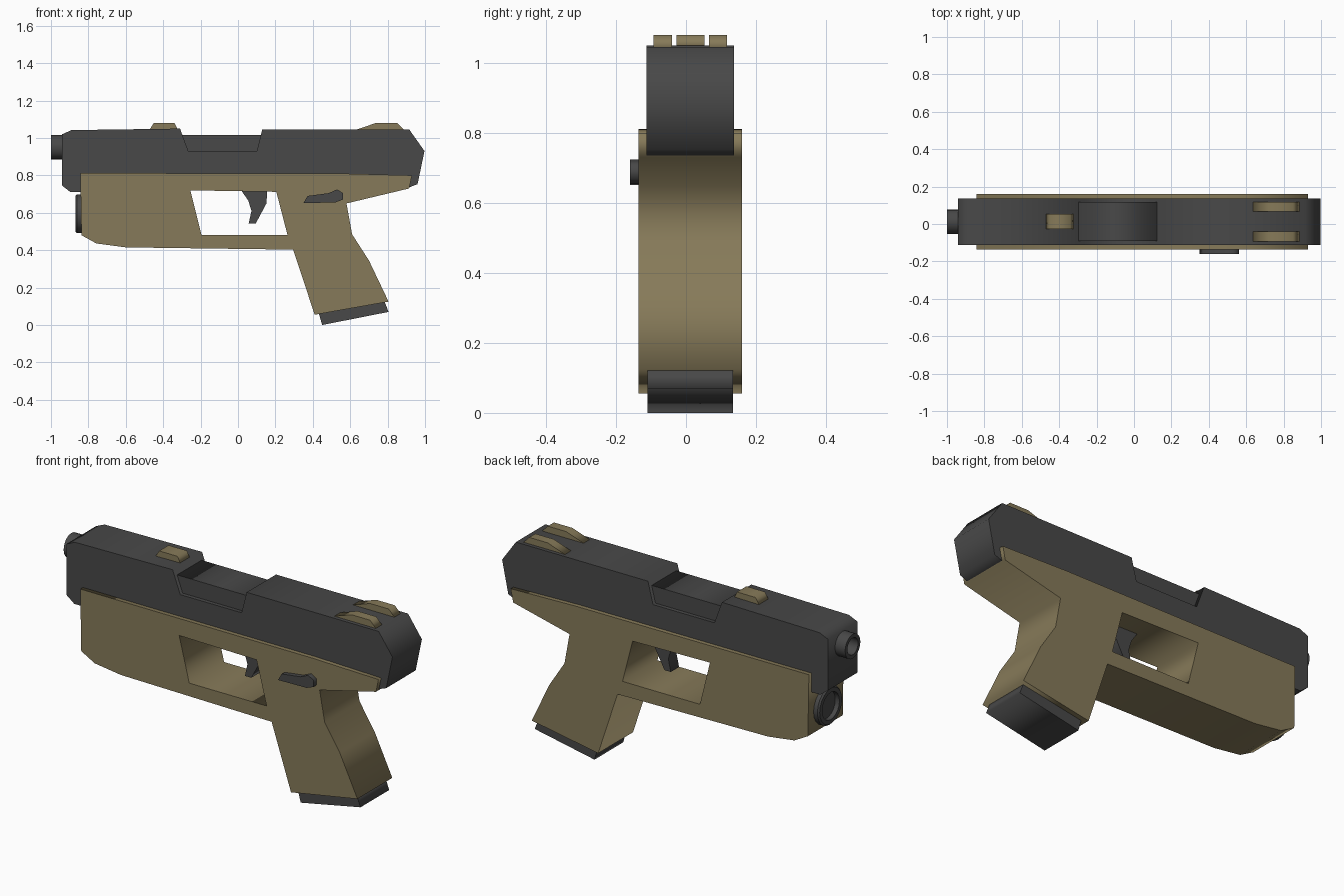
import bpy, bmesh, math
from mathutils import Matrix

if "Cube" in bpy.data.objects:
    bpy.data.objects.remove(bpy.data.objects["Cube"])

CY = 0.0125  # middle plane of the body


def material(name, rgb):
    m = bpy.data.materials.new(name)
    m.diffuse_color = (*rgb, 1)
    m.use_nodes = True
    m.node_tree.nodes["Principled BSDF"].inputs["Base Color"].default_value = m.diffuse_color
    return m


DARK = material("dark_metal", (0.065, 0.065, 0.065))
TAN = material("tan_polymer", (0.24, 0.195, 0.1))


def finish(name, bm, mat):
    bmesh.ops.remove_doubles(bm, verts=bm.verts, dist=1e-5)
    bmesh.ops.recalc_face_normals(bm, faces=bm.faces)
    me = bpy.data.meshes.new(name)
    bm.to_mesh(me)
    bm.free()
    me.materials.append(mat)
    ob = bpy.data.objects.new(name, me)
    bpy.context.collection.objects.link(ob)
    return ob


def prism(name, outline, y0, y1, mat, hole=None):
    """Side outline (x, z), with an optional opening, extruded from y0 to y1."""
    cu = bpy.data.curves.new(name + "_outline", 'CURVE')
    cu.dimensions = '2D'
    cu.fill_mode = 'BOTH'
    cu.extrude = (y1 - y0) / 2
    for pts in [outline] + ([hole] if hole else []):
        sp = cu.splines.new('POLY')
        sp.points.add(len(pts) - 1)
        for p, (x, z) in zip(sp.points, pts):
            p.co = (x, z, 0, 1)
        sp.use_cyclic_u = True
    tmp = bpy.data.objects.new(name + "_tmp", cu)
    bpy.context.collection.objects.link(tmp)
    me = bpy.data.meshes.new_from_object(tmp.evaluated_get(bpy.context.evaluated_depsgraph_get()))
    bm = bmesh.new()
    bm.from_mesh(me)
    bpy.data.objects.remove(tmp)
    bpy.data.curves.remove(cu)
    bpy.data.meshes.remove(me)
    bm.transform(Matrix.Translation((0, (y0 + y1) / 2, 0)) @ Matrix.Rotation(math.pi / 2, 4, 'X'))
    bmesh.ops.remove_doubles(bm, verts=bm.verts, dist=1e-5)
    bmesh.ops.dissolve_limit(bm, angle_limit=0.01, verts=bm.verts, edges=bm.edges)
    return finish(name, bm, mat)


def lathe(name, profile, z, mat, sides=20):
    """Profile (x, radius) spun around an axis along x at height z."""
    bm = bmesh.new()
    vs = [bm.verts.new((x, CY, z + r)) for x, r in profile]
    es = [bm.edges.new(p) for p in zip(vs, vs[1:])]
    bmesh.ops.spin(bm, geom=vs + es, cent=(0, CY, z), axis=(1, 0, 0),
                   angle=2 * math.pi, steps=sides, use_merge=True)
    ob = finish(name, bm, mat)
    for p in ob.data.polygons:
        p.use_smooth = True
    bpy.context.view_layer.objects.active = ob
    ob.select_set(True)
    bpy.ops.object.shade_smooth_by_angle(angle=math.radians(30))
    ob.select_set(False)


# Frame with grip and trigger opening
prism("frame", [(-0.843, 0.812), (0.54, 0.81), (0.93, 0.80), (0.915, 0.73), (0.58, 0.65),
                (0.61, 0.485), (0.70, 0.345), (0.805, 0.125), (0.41, 0.055), (0.295, 0.403),
                (-0.60, 0.415), (-0.757, 0.436), (-0.837, 0.48)],
      CY - 0.148, CY + 0.148, TAN,
      hole=[(-0.255, 0.72), (0.205, 0.712), (0.265, 0.48), (-0.195, 0.48)])

# Slide with ejection cutout
prism("slide", [(-0.94, 1.02), (-0.89, 1.042), (-0.31, 1.05), (-0.265, 0.928), (0.10, 0.928),
                (0.13, 1.046), (0.915, 1.046), (0.997, 0.93), (0.96, 0.753), (0.905, 0.732),
                (-0.80, 0.732), (-0.83, 0.71), (-0.895, 0.71), (-0.94, 0.745)],
      CY - 0.125, CY + 0.125, DARK)

# Chamber block inside the cutout
prism("chamber_block", [(-0.30, 1.017), (0.123, 1.017), (0.10, 0.92), (-0.265, 0.92)],
      CY - 0.104, CY + 0.104, DARK)

# Magazine base under the grip
prism("magazine_base", [(0.43, 0.07), (0.78, 0.135), (0.805, 0.07), (0.45, 0.0)],
      CY - 0.122, CY + 0.122, DARK)

# Trigger and slide lever
prism("trigger", [(0.01, 0.73), (0.157, 0.73), (0.152, 0.65), (0.095, 0.543), (0.057, 0.543),
                  (0.072, 0.61), (0.055, 0.665)], CY - 0.035, CY + 0.035, DARK)
prism("slide_lever", [(0.35, 0.652), (0.372, 0.69), (0.485, 0.705), (0.53, 0.725), (0.562, 0.705),
                      (0.56, 0.67), (0.52, 0.655)], -0.16, -0.12, DARK)

# Sights
prism("front_sight", [(-0.475, 1.04), (-0.45, 1.081), (-0.34, 1.081), (-0.32, 1.04)],
      CY - 0.04, CY + 0.04, TAN)
for label, s in (("near", -1), ("far", 1)):
    c = CY + s * 0.079
    prism("rear_sight_" + label, [(0.62, 1.04), (0.74, 1.081), (0.85, 1.081), (0.89, 1.04)],
          c - 0.026, c + 0.026, TAN)

# Barrel and the tube below it, both hollow at the front
lathe("barrel", [(-0.90, 0.065), (-1.0, 0.065), (-1.0, 0.045), (-0.945, 0.045), (-0.945, 0)], 0.95, DARK)
lathe("lower_tube", [(-0.80, 0.103), (-0.862, 0.103), (-0.87, 0.095), (-0.87, 0.073),
                     (-0.845, 0.073), (-0.845, 0)], 0.595, DARK)
